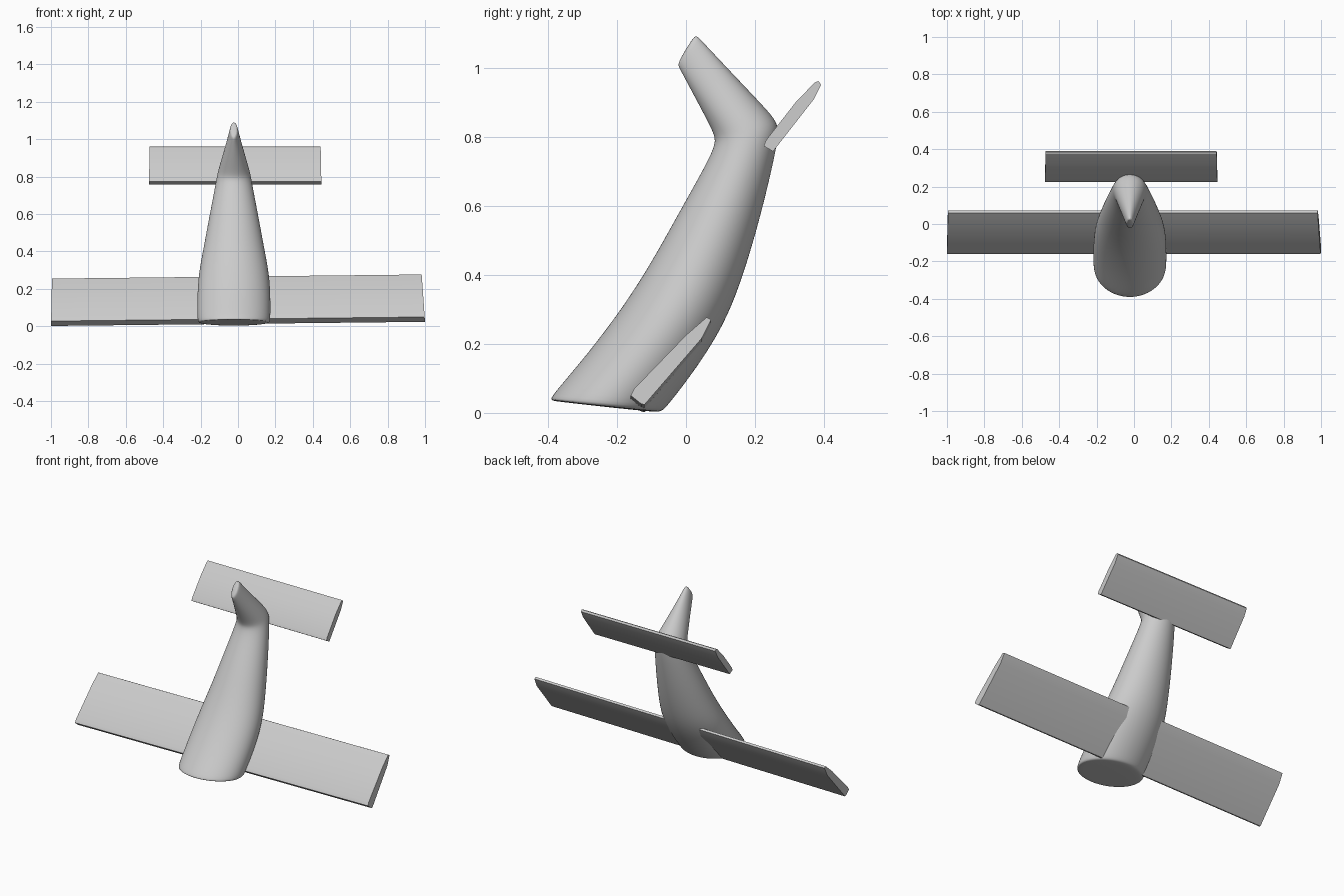
import bpy, bmesh, math
from mathutils import Vector

if "Cube" in bpy.data.objects:
    bpy.data.objects.remove(bpy.data.objects["Cube"])


def loft(name, rings, angle):
    """Skin a list of closed rings and cap both ends."""
    bm = bmesh.new()
    rows = [[bm.verts.new(p) for p in ring] for ring in rings]
    n = len(rows[0])
    for a, b in zip(rows, rows[1:]):
        for i in range(n):
            j = (i + 1) % n
            bm.faces.new((a[i], a[j], b[j], b[i]))
    bm.faces.new(rows[0][::-1])
    bm.faces.new(rows[-1])
    bmesh.ops.recalc_face_normals(bm, faces=bm.faces)
    mesh = bpy.data.meshes.new(name)
    bm.to_mesh(mesh)
    bm.free()
    ob = bpy.data.objects.new(name, mesh)
    bpy.context.collection.objects.link(ob)
    bpy.ops.object.select_all(action='DESELECT')
    bpy.context.view_layer.objects.active = ob
    ob.select_set(True)
    bpy.ops.object.shade_smooth_by_angle(angle=math.radians(angle))
    return ob


CX = -0.022  # body centre line

# fuselage with swept fin: front y,z / back y,z / half width
sections = [
    (-0.365, 0.032, -0.095, 0.002, 0.165),
    (-0.393, 0.036, -0.070, 0.004, 0.190),
    (-0.393, 0.046, -0.056, 0.016, 0.196),
    (-0.290, 0.165, 0.032, 0.130, 0.197),
    (-0.180, 0.310, 0.108, 0.250, 0.190),
    (-0.098, 0.440, 0.157, 0.370, 0.165),
    (-0.018, 0.585, 0.203, 0.520, 0.138),
    (0.050, 0.705, 0.241, 0.670, 0.112),
    (0.085, 0.775, 0.268, 0.795, 0.094),
    (0.083, 0.802, 0.268, 0.840, 0.087),
    (0.065, 0.840, 0.226, 0.887, 0.075),
    (0.022, 0.921, 0.128, 0.990, 0.047),
    (-0.020, 1.000, 0.036, 1.088, 0.022),
    (-0.026, 1.011, 0.026, 1.098, 0.018),
]
rings = []
for fy, fz, by, bz, hw in sections:
    front, back = Vector((CX, fy, fz)), Vector((CX, by, bz))
    mid, half = (front + back) / 2, (back - front) / 2
    rings.append([mid + half * math.cos(t) + Vector((hw * math.sin(t), 0, 0))
                  for t in (math.tau * i / 32 for i in range(32))])
body = loft("fuselage", rings, 50)
sub = body.modifiers.new("smooth", 'SUBSURF')
sub.levels = sub.render_levels = 2


def wing(name, profile, x0, x1, drop, slant):
    """Flat wing along x; the left end sits lower, tips slant at the trailing edge."""
    top = max(z for _, z in profile)
    low = min(z for _, z in profile)
    ends = []
    for x, inward, dz in ((x0, 0.3, -drop), (x1, -1, 0)):
        ends.append([(x + inward * slant * (z - low) / (top - low), y, z + dz)
                     for y, z in profile])
    return loft(name, ends, 25)


# main wing
wing("main_wing",
     [(-0.160, 0.050), (-0.150, 0.070), (0.000, 0.225), (0.060, 0.277),
      (0.073, 0.270), (0.045, 0.215), (-0.120, 0.024), (-0.130, 0.026)],
     -1.0, 1.0, 0.022, 0.018)

# tailplane
wing("tailplane",
     [(0.225, 0.773), (0.232, 0.790), (0.318, 0.900), (0.373, 0.957),
      (0.384, 0.961), (0.391, 0.950), (0.370, 0.908), (0.252, 0.757)],
     -0.475, 0.446, 0.0, 0.004)
